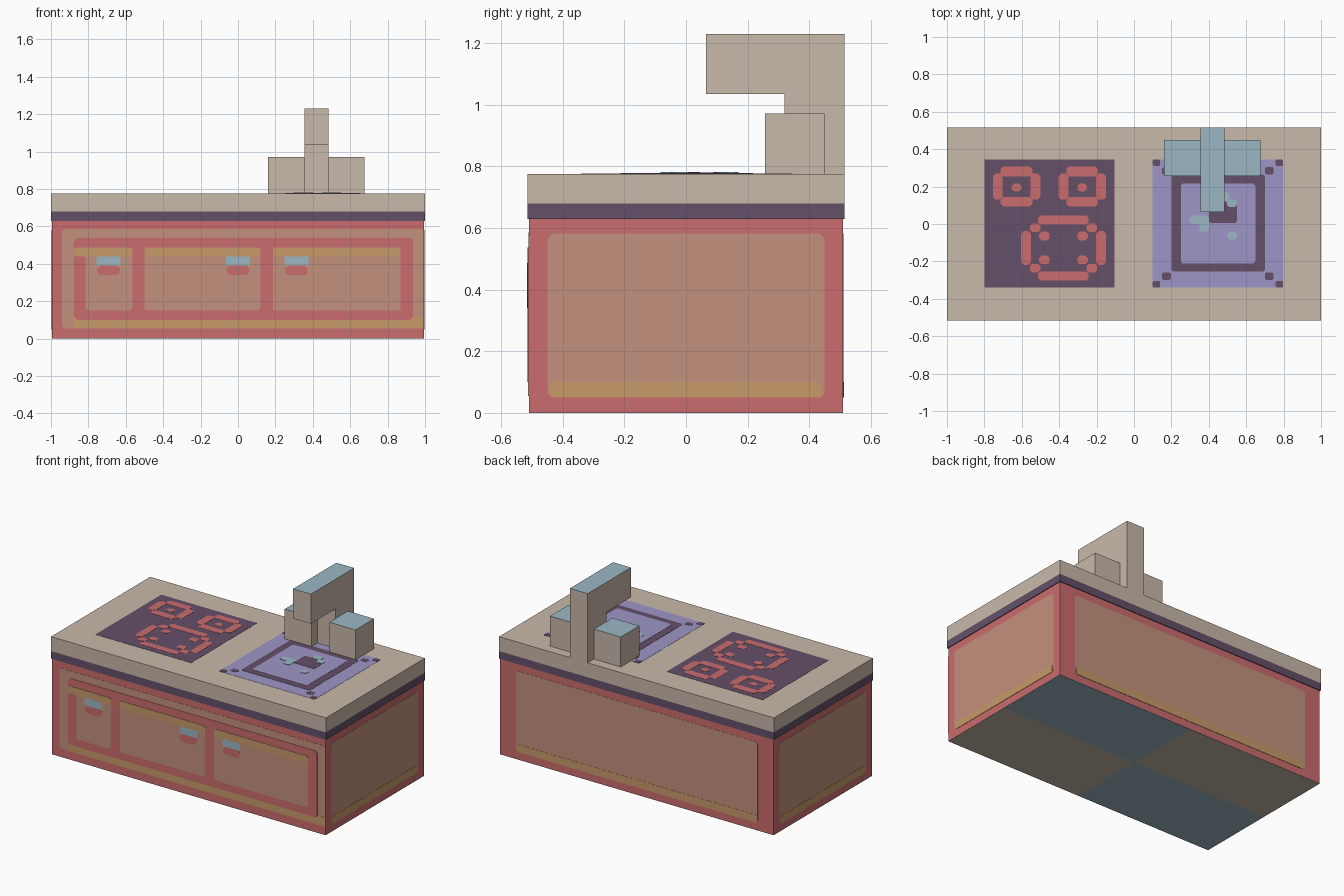
import bpy, bmesh

if "Cube" in bpy.data.objects:
    bpy.data.objects.remove(bpy.data.objects["Cube"])


def material(name, hex_code):
    srgb = [int(hex_code[i:i + 2], 16) / 255 for i in (0, 2, 4)]
    lin = [c / 12.92 if c <= 0.04045 else ((c + 0.055) / 1.055) ** 2.4 for c in srgb]
    m = bpy.data.materials.new(name)
    m.diffuse_color = (*lin, 1)
    m.use_nodes = True
    m.node_tree.nodes["Principled BSDF"].inputs["Base Color"].default_value = m.diffuse_color
    return m


BEIGE = material("beige_stone", "C9B9AA")
RED = material("red_wood", "CB6C6E")
PURPLE = material("dark_purple", "655069")
BROWN = material("brown_panel", "C4917D")
GOLD = material("gold_trim", "C79A69")
BLUE = material("pale_blue_metal", "9BB7C4")
LAVENDER = material("lavender_basin", "9E96C8")

HX, HY, TOP, STEP = 0.995, 0.51, 0.775, 0.0012


def prism(name, polygons, place, d0, d1, mats):
    """Extrude 2D polygons between two depths; place(u, v, d) gives the 3D point.
    A second material is used on upward faces."""
    bm = bmesh.new()
    for poly in polygons:
        a = [bm.verts.new(place(u, v, d0)) for u, v in poly]
        b = [bm.verts.new(place(u, v, d1)) for u, v in poly]
        bm.faces.new(a)
        bm.faces.new(b)
        for i in range(len(poly)):
            j = (i + 1) % len(poly)
            bm.faces.new((a[i], a[j], b[j], b[i]))
    bmesh.ops.recalc_face_normals(bm, faces=bm.faces)
    if len(mats) > 1:
        for f in bm.faces:
            f.material_index = int(f.normal.z > 0.5)
    me = bpy.data.meshes.new(name)
    bm.to_mesh(me)
    bm.free()
    for m in mats:
        me.materials.append(m)
    ob = bpy.data.objects.new(name, me)
    bpy.context.collection.objects.link(ob)
    return ob


def rect(u0, u1, v0, v1, r=0.0):
    if not r:
        return [(u0, v0), (u1, v0), (u1, v1), (u0, v1)]
    return [(u0 + r, v0), (u1 - r, v0), (u1, v0 + r), (u1, v1 - r),
            (u1 - r, v1), (u0 + r, v1), (u0, v1 - r), (u0, v0 + r)]


def box(name, x0, x1, y0, y1, z0, z1, *mats):
    return prism(name, [rect(x0, x1, y0, y1)], lambda u, v, d: (u, v, d), z0, z1, mats)


SIDES = {
    "front": lambda u, v, d: (u, -HY - d, v),
    "back": lambda u, v, d: (u, HY + d, v),
    "right": lambda u, v, d: (HX + d, u, v),
    "left": lambda u, v, d: (-HX - d, u, v),
    "top": lambda u, v, d: (u, v, TOP + d),
    "bottom": lambda u, v, d: (u, v, STEP - d),
}


def plate(name, side, layer, mat, rects, r=0.0):
    prism(name, [rect(*q, r) for q in rects], SIDES[side], 0, layer * STEP, [mat])


# Counter body, band and worktop
box("cabinet_body", -HX, HX, -HY, HY, STEP, 0.63, RED)
box("dark_band", -1, 1, -0.515, 0.515, 0.63, 0.68, PURPLE)
box("worktop", -1, 1, -0.515, 0.515, 0.68, TOP, BEIGE)

# Chequered underside
plate("underside_blue", "bottom", 1, BLUE, [(0, HX, 0, HY), (-HX, 0, -HY, 0)])
plate("underside_beige", "bottom", 1, BEIGE, [(-HX, 0, 0, HY), (0, HX, -HY, 0)])

# Side and back panels with gold foot trim
for side, w in (("left", 0.45), ("right", 0.45), ("back", 0.88)):
    plate(side + "_panel", side, 1, BROWN, [(-w, w, 0.05, 0.582)], 0.015)
    plate(side + "_trim", side, 2, GOLD, [(-w + 0.008, w - 0.008, 0.05, 0.1)], 0.008)

# Front frame, doors, handles
plate("front_panel", "front", 1, BROWN, [(-0.94, HX, 0.055, 0.585)], 0.012)
plate("front_trim", "front", 2, GOLD, [(-0.88, HX, 0.055, 0.115)])
plate("front_frame", "front", 3, RED, [(-0.876, 0.936, 0.1, 0.537)], 0.015)
doors = [(-0.816, -0.564), (-0.5, 0.12), (0.186, 0.87)]
plate("front_doors", "front", 4, BROWN, [(a, b, 0.15, 0.485) for a, b in doors], 0.012)
doors[0] = (-0.876, -0.564)
plate("door_trim", "front", 5, GOLD, [(a, b, 0.438, 0.487) for a, b in doors], 0.01)
handles = [-0.692, -0.001, 0.312]
plate("door_handles", "front", 5, BLUE, [(x - 0.064, x + 0.064, 0.39, 0.438) for x in handles])
plate("handle_shadows", "front", 5, RED, [(x - 0.06, x + 0.06, 0.34, 0.39) for x in handles], 0.014)

# Hob with two small burners and one large one
plate("hob", "top", 1, PURPLE, [(-0.8, -0.103, -0.34, 0.345)])
for n, cx in enumerate((-0.628, -0.277)):
    plate(f"small_burner_{n + 1}", "top", 2, RED, [
        (cx - 0.085, cx + 0.085, 0.255, 0.307), (cx - 0.085, cx + 0.085, 0.094, 0.145),
        (cx - 0.127, cx - 0.074, 0.13, 0.27), (cx + 0.074, cx + 0.127, 0.13, 0.27),
        (cx - 0.026, cx + 0.026, 0.174, 0.217)], 0.014)
cx, cy = -0.377, -0.128
big = [(cx - 0.135, cx + 0.135, cy + 0.125, cy + 0.173),
       (cx - 0.135, cx + 0.135, cy - 0.173, cy - 0.125)]
for s in (-1, 1):
    bar = sorted((cx + s * 0.175, cx + s * 0.226))
    big.append((*bar, cy - 0.09, cy + 0.09))
    for t in (-1, 1):
        for du, dv in ((0.152, 0.108), (0.102, 0.064)):
            u, v = cx + s * du, cy + t * dv
            big.append((u - 0.028, u + 0.028, v - 0.023, v + 0.023))
plate("large_burner", "top", 2, RED, big, 0.012)

# Sink with corner marks, basin rim, drain and water drops
plate("sink", "top", 1, LAVENDER, [(0.1, 0.797, -0.34, 0.345)])
marks = []
for s in (-1, 1):
    for t in (-1, 1):
        for du, dv, hu, hv in ((0.3285, 0.3245, 0.02, 0.018), (0.275, 0.282, 0.023, 0.019)):
            u, v = 0.4485 + s * du, 0.0025 + t * dv
            marks.append((u - hu, u + hu, v - hv, v + hv))
plate("sink_corner_marks", "top", 2, PURPLE, marks, 0.006)
plate("basin_rim", "top", 2, PURPLE, [(0.2, 0.7, -0.255, 0.265)], 0.01)
plate("basin", "top", 3, LAVENDER, [(0.25, 0.65, -0.212, 0.217)], 0.012)
plate("drain", "top", 4, PURPLE, [(0.4, 0.55, 0.005, 0.125)], 0.01)
plate("water_drops", "top", 5, BLUE, [
    (0.298, 0.4, 0.0, 0.045), (0.35, 0.4, -0.04, 0.02), (0.45, 0.51, 0.12, 0.17),
    (0.498, 0.55, 0.09, 0.132), (0.5, 0.55, -0.083, -0.04)], 0.012)

# Tap: bent spout and two square knobs
spout = [(0.32, TOP), (0.515, TOP), (0.515, 1.23), (0.065, 1.23), (0.065, 1.035), (0.32, 1.035)]
prism("tap_spout", [spout], lambda u, v, d: (d, u, v), 0.355, 0.485, [BEIGE, BLUE])
box("tap_knob_left", 0.16, 0.355, 0.257, 0.45, TOP, 0.972, BEIGE, BLUE)
box("tap_knob_right", 0.485, 0.675, 0.257, 0.45, TOP, 0.972, BEIGE, BLUE)
